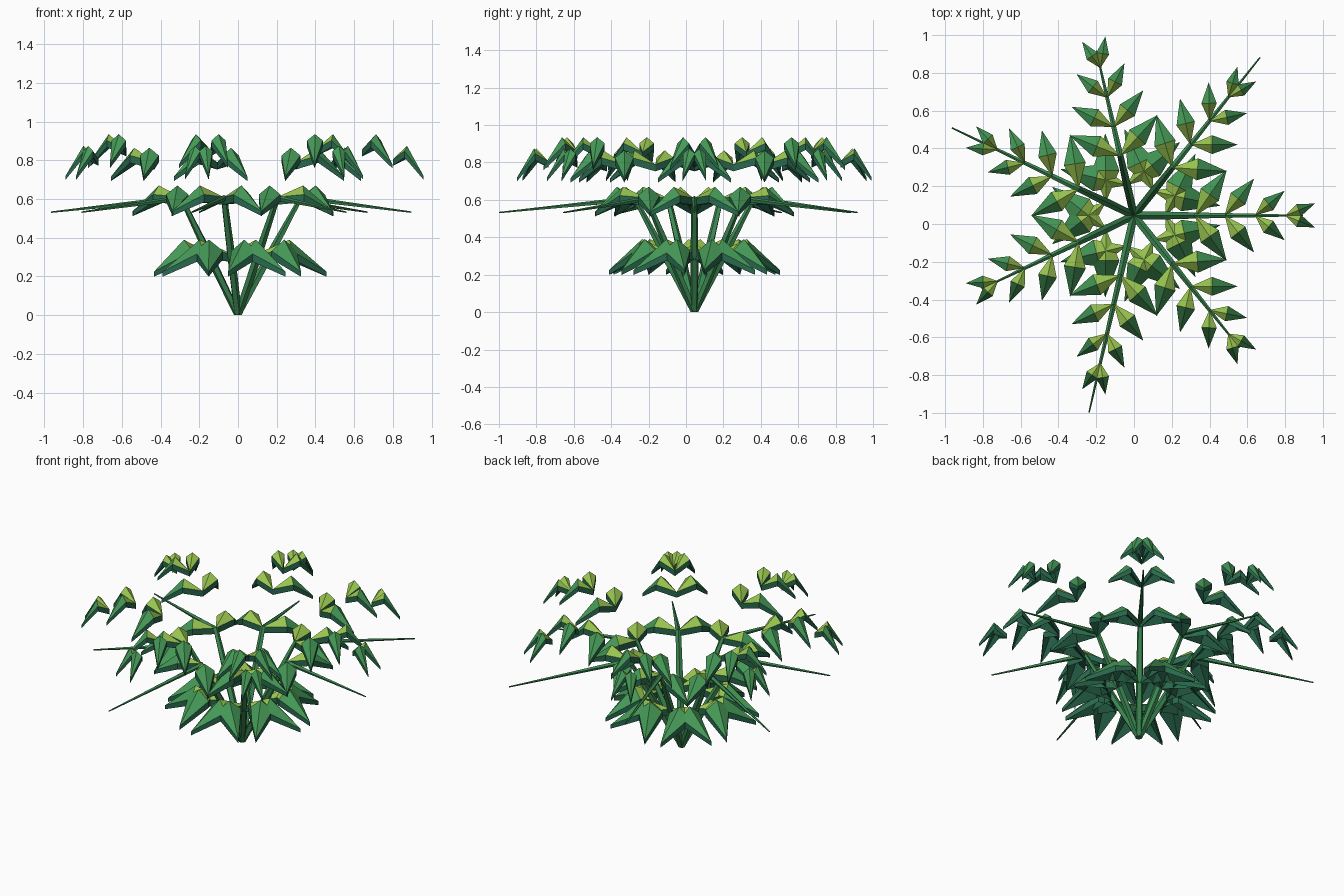
import bpy, bmesh, math
from mathutils import Vector

if "Cube" in bpy.data.objects:
    bpy.data.objects.remove(bpy.data.objects["Cube"])

CENTRE = Vector((0, 0.045, 0))
FRONDS = 7


def material(name, rgb):
    m = bpy.data.materials.new(name)
    m.diffuse_color = (*rgb, 1)
    m.use_nodes = True
    m.node_tree.nodes["Principled BSDF"].inputs["Base Color"].default_value = m.diffuse_color
    return m


LIGHT = material("leaf_light", (0.32, 0.56, 0.08))
MID = material("leaf_mid", (0.06, 0.32, 0.095))
DARK = material("leaf_dark", (0.022, 0.14, 0.075))
STEM = material("stem_green", (0.045, 0.25, 0.085))


def finish(bm, name, mats):
    bmesh.ops.recalc_face_normals(bm, faces=bm.faces)
    me = bpy.data.meshes.new(name)
    bm.to_mesh(me)
    bm.free()
    for m in mats:
        me.materials.append(m)
    ob = bpy.data.objects.new(name, me)
    bpy.context.collection.objects.link(ob)
    return ob


def place(r, lateral, z, angle):
    """Frond coordinates (outward, sideways, up) to world."""
    c, s = math.cos(angle), math.sin(angle)
    return CENTRE + Vector((r * c - lateral * s, r * s + lateral * c, z))


def add_leaf(bm, base, peak_z, tip, angle):
    """Folded kite-shaped solid: light inner half, green outer half, dark sides and underside."""
    b, t = Vector(base), Vector(tip)
    flat = Vector((t.x - b.x, t.y - b.y, 0))
    side = Vector((-flat.y, flat.x, 0)) * 0.2
    mid = b + flat * 0.46
    mid.z = peak_z
    drop = Vector((0, 0, 0.16 * flat.length))
    top = [b, mid + side - drop, t, mid - side - drop, mid]
    thick = Vector((0, 0, 0.025 + 0.05 * flat.length))
    up = [bm.verts.new(place(*p, angle)) for p in top]
    low = [bm.verts.new(place(*(p - thick * (0.6 if i == 2 else 1)), angle)) for i, p in enumerate(top)]
    for i in range(4):
        j = (i + 1) % 4
        f = bm.faces.new((up[i], up[j], up[4]))
        f.material_index = 0 if i in (0, 3) else 1
        bm.faces.new((low[j], low[i], low[4])).material_index = 2
        bm.faces.new((up[j], up[i], low[i], low[j])).material_index = 2


def add_stem(bm, path, angle, sides=5):
    """Tapered low-poly tube along a path of (outward, up, radius)."""
    rings = []
    for i, (r, z, rad) in enumerate(path):
        p, q = path[max(i - 1, 0)], path[min(i + 1, len(path) - 1)]
        d = Vector((q[0] - p[0], q[1] - p[1])).normalized()
        if i == 0:
            d = Vector((0, 1))
        ring = []
        for k in range(sides):
            a = 2 * math.pi * k / sides
            u, v = rad * math.cos(a), rad * math.sin(a)
            ring.append(bm.verts.new(place(r - d.y * u, v, z + d.x * u, angle)))
        rings.append(ring)
    for a, b in zip(rings, rings[1:]):
        for k in range(sides):
            j = (k + 1) % sides
            bm.faces.new((a[k], a[j], b[j], b[k]))
    bm.faces.new(rings[0])
    bm.faces.new(rings[-1])


# leaf pairs along each frond: base (r, z), peak z, tip (r, sideways, z)
PAIRS = [
    (0.165, 0.320, 0.390, 0.325, 0.325, 0.225),
    (0.325, 0.610, 0.670, 0.490, 0.240, 0.535),
    (0.480, 0.790, 0.865, 0.635, 0.195, 0.715),
    (0.640, 0.855, 0.935, 0.797, 0.130, 0.780),
    (0.800, 0.805, 0.875, 0.958, 0.063, 0.720),
]

for k in range(FRONDS):
    ang = 2 * math.pi * k / FRONDS
    end = 1.07 if k % 2 else 0.895  # alternate stems reach further

    # arching stem
    bm = bmesh.new()
    add_stem(bm, [(0, 0, 0.021), (0.165, 0.31, 0.022), (0.325, 0.605, 0.017),
                  (end, 0.532, 0.004)], ang)
    finish(bm, f"frond_stem_{k + 1}", [STEM])

    # mirrored leaf pairs
    bm = bmesh.new()
    for br, bz, pz, tr, ts, tz in PAIRS:
        for s in (1, -1):
            add_leaf(bm, (br, 0, bz), pz, (tr, s * ts, tz), ang)
    finish(bm, f"frond_leaves_{k + 1}", [LIGHT, MID, DARK])
